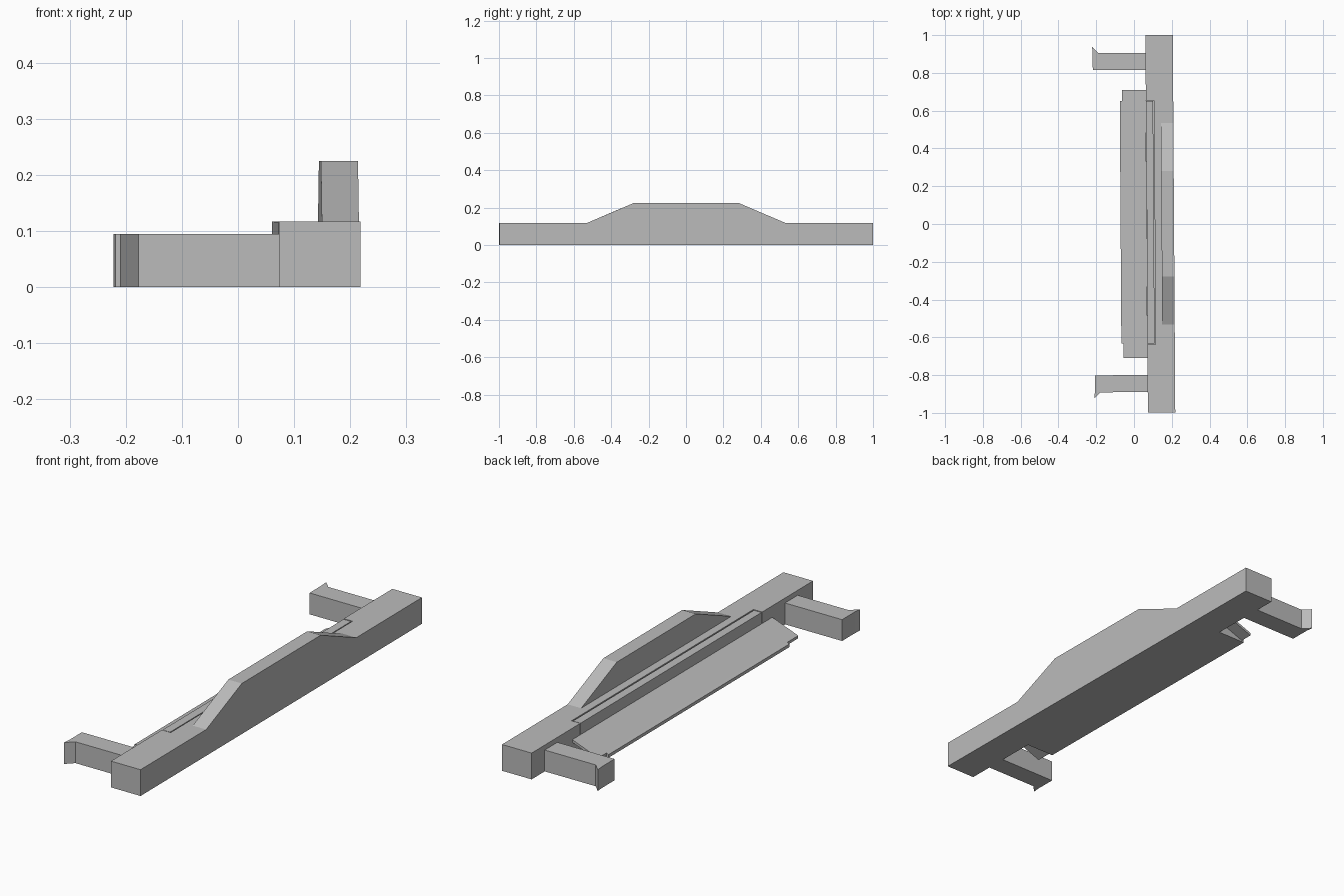
import bpy
import bmesh
from mathutils import Matrix

if "Cube" in bpy.data.objects:
    bpy.data.objects.remove(bpy.data.objects["Cube"])

TURN = Matrix.Rotation(0.0065, 4, 'Z')  # the whole part sits slightly turned

grey = bpy.data.materials.new("plain grey")
grey.diffuse_color = (0.5, 0.5, 0.5, 1)
grey.use_nodes = True
grey.node_tree.nodes["Principled BSDF"].inputs["Base Color"].default_value = grey.diffuse_color


def prism(name, outline, axis, lo, hi):
    """Extrude a 2D outline along x, y or z between lo and hi."""
    place = {'x': lambda a, b, t: (t, a, b),
             'y': lambda a, b, t: (a, t, b),
             'z': lambda a, b, t: (a, b, t)}[axis]
    bm = bmesh.new()
    low = [bm.verts.new(place(a, b, lo)) for a, b in outline]
    high = [bm.verts.new(place(a, b, hi)) for a, b in outline]
    bm.faces.new(low)
    bm.faces.new(high)
    n = len(outline)
    for i in range(n):
        j = (i + 1) % n
        bm.faces.new((low[i], low[j], high[j], high[i]))
    bmesh.ops.recalc_face_normals(bm, faces=bm.faces)
    bm.transform(TURN)
    mesh = bpy.data.meshes.new(name)
    bm.to_mesh(mesh)
    bm.free()
    mesh.materials.append(grey)
    obj = bpy.data.objects.new(name, mesh)
    bpy.context.collection.objects.link(obj)
    return obj


def box(name, x, y, z):
    return prism(name, [(x[0], y[0]), (x[1], y[0]), (x[1], y[1]), (x[0], y[1])], 'z', *z)


def cut(target, cutter):
    mod = target.modifiers.new(cutter.name, 'BOOLEAN')
    mod.operation = 'DIFFERENCE'
    mod.solver = 'EXACT'
    mod.object = cutter
    cutter.hide_render = True
    cutter.hide_viewport = True
    cutter.display_type = 'WIRE'


# Main bar with the raised panel along its outer side
bar = prism("main_bar", [(-0.999, 0), (0.999, 0), (0.999, 0.117), (0.533, 0.117), (0.28, 0.225),
                         (-0.28, 0.225), (-0.533, 0.117), (-0.999, 0.117)], 'x', 0.067, 0.212)
cut(bar, box("shelf_cutter", (0.0, 0.146), (-0.6, 0.6), (0.117, 0.3)))
cut(bar, box("pocket_cutter", (0.0, 0.110), (-0.638, 0.654), (0.04, 0.2)))

# Strip seated in the pocket with a thin gap around it
box("inset_strip", (0.068, 0.105), (-0.634, 0.650), (0.04, 0.116))

# Sloping flap: solid wedge in the middle, thin plate running past both ends
prism("flap_wedge", [(0.067, 0), (0.067, 0.066), (-0.06, 0.018), (-0.071, 0.014), (-0.071, 0)],
      'y', -0.632, 0.652)
for name, y0, y1 in (("flap_tab_front", -0.71, -0.632), ("flap_tab_back", 0.652, 0.71)):
    prism(name, [(0.067, 0.066), (-0.06, 0.018), (-0.06, 0.006), (0.067, 0.054)], 'y', y0, y1)

# Clip arms with an outward hook at the tip
for name, s, shift in (("clip_arm_front", -1, 0.008), ("clip_arm_back", 1, 0.008)):
    outline = [(0.067, 0.808), (0.067, 0.898), (-0.183, 0.898),
               (-0.216, 0.931), (-0.213, 0.898), (-0.213, 0.808)]
    prism(name, [(x, s * y + shift) for x, y in outline], 'z', 0, 0.095)
